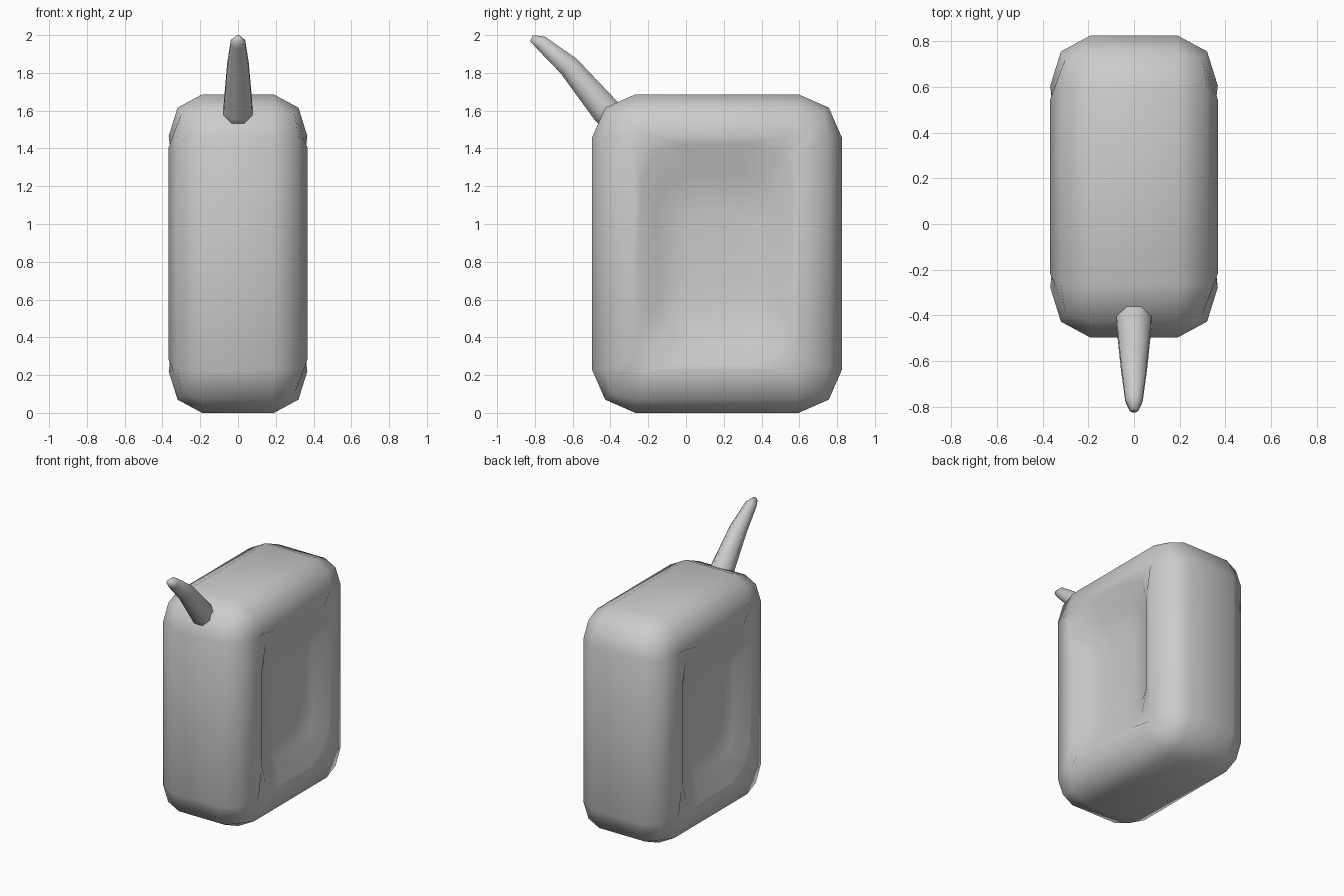
import bpy, bmesh, math
from mathutils import Vector

cube = bpy.data.objects.get("Cube")
if cube:
    bpy.data.objects.remove(cube)

grey = bpy.data.materials.new("plain_grey")
grey.use_nodes = True
COLOUR = (0.6, 0.6, 0.6, 1)
grey.diffuse_color = COLOUR
grey.node_tree.nodes["Principled BSDF"].inputs["Base Color"].default_value = COLOUR


def loft(name, rings):
    """Bridge closed rings of equal size, cap both ends and shade smooth."""
    bm = bmesh.new()
    loops = [[bm.verts.new(p) for p in ring] for ring in rings]
    for a, b in zip(loops, loops[1:]):
        n = len(a)
        for i in range(n):
            j = (i + 1) % n
            bm.faces.new((a[i], a[j], b[j], b[i]))
    bm.faces.new(loops[0])
    bm.faces.new(loops[-1])
    bmesh.ops.recalc_face_normals(bm, faces=bm.faces)
    for f in bm.faces:
        f.smooth = True
    mesh = bpy.data.meshes.new(name)
    bm.to_mesh(mesh)
    bm.free()
    mesh.materials.append(grey)
    obj = bpy.data.objects.new(name, mesh)
    bpy.context.collection.objects.link(obj)
    return obj


def side_ring(x, inset_y, inset_z, radius, corner, corner_x):
    """Rounded rectangle in the side plane, three points per corner."""
    mid_y, mid_z, half_y, half_z = 0.164, 0.843, 0.662, 0.843
    pts = []
    for sy, sz in ((1, 1), (-1, 1), (-1, -1), (1, -1)):
        trio = [(x, 0, radius), (corner_x, corner, corner), (x, radius, 0)]
        if sy * sz < 0:
            trio.reverse()
        for px, dy, dz in trio:
            pts.append(Vector((px, mid_y + sy * (half_y - inset_y - dy),
                               mid_z + sz * (half_z - inset_z - dz))))
    return pts


# Can body: rounded shell with a dished panel on each side
half = [
    side_ring(0.19, 0.0, 0.0, 0.23, 0.07, 0.19),
    side_ring(0.32, 0.07, 0.07, 0.16, 0.03, 0.30),
    side_ring(0.367, 0.22, 0.22, 0.06, 0.01, 0.345),
    side_ring(0.362, 0.265, 0.26, 0.22, 0.06, 0.35),
    side_ring(0.285, 0.35, 0.42, 0.17, 0.05, 0.29),
    side_ring(0.265, 0.50, 0.62, 0.10, 0.03, 0.265),
]
mirrored = [[Vector((-p.x, p.y, p.z)) for p in ring] for ring in half]
loft("can_body", half[::-1] + mirrored)

# Spout: tapered eight-sided tube bending forward
path = [(-0.36, 1.53, 0.083), (-0.43, 1.607, 0.083), (-0.62, 1.835, 0.062),
        (-0.77, 1.962, 0.041), (-0.818, 1.984, 0.019)]
centres = [Vector((0, y, z)) for y, z, r in path]
rings = []
for i, (y, z, r) in enumerate(path):
    along = (centres[min(i + 1, len(path) - 1)] - centres[max(i - 1, 0)]).normalized()
    across = Vector((1, 0, 0))
    up = along.cross(across)
    angles = [math.tau * (k + 0.5) / 8 for k in range(8)]
    rings.append([centres[i] + r * (math.cos(a) * across + math.sin(a) * up) for a in angles])
loft("spout", rings)
